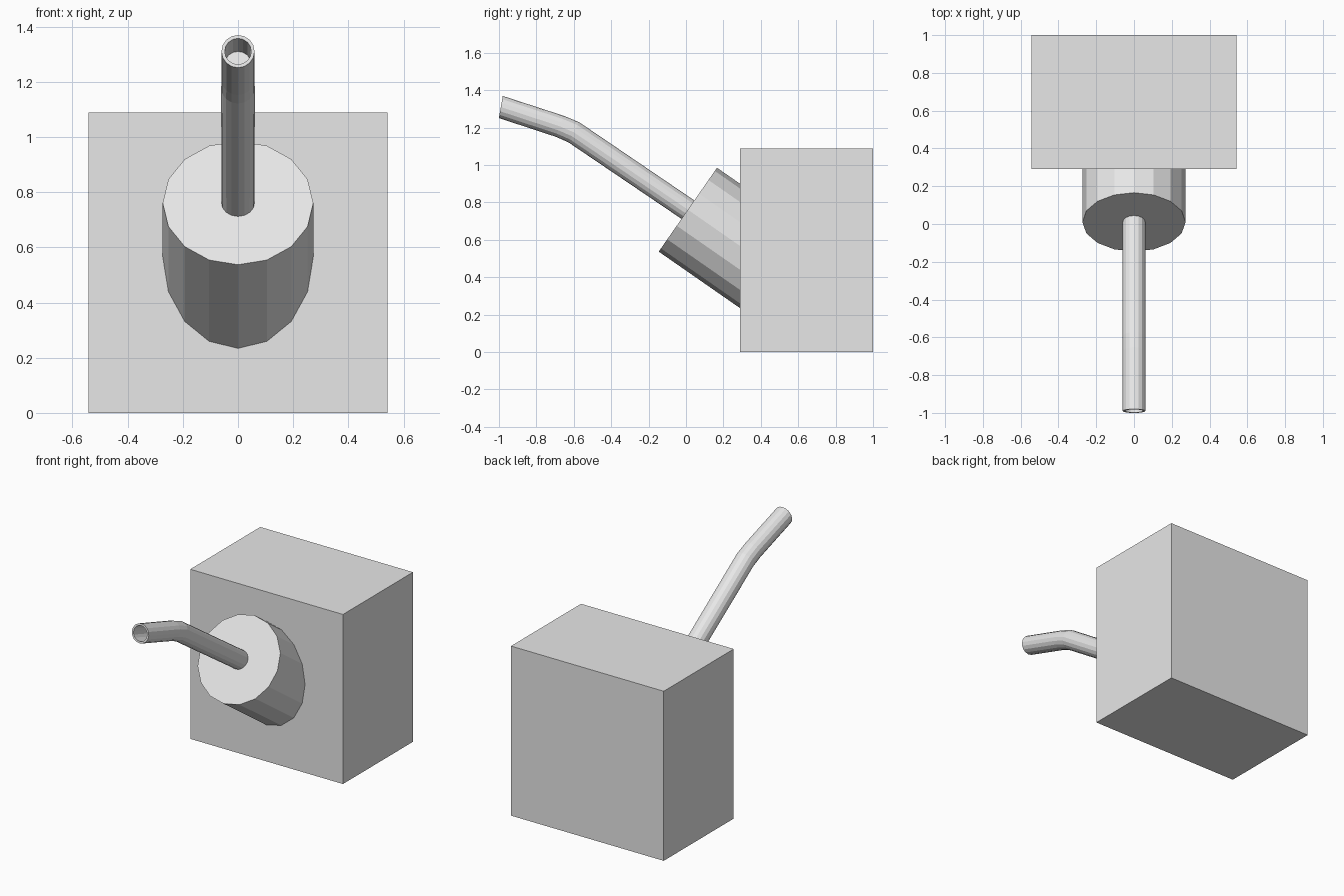
import bpy, bmesh, math
from mathutils import Vector

cube = bpy.data.objects.get("Cube")
if cube:
    bpy.data.objects.remove(cube, do_unlink=True)

grey = bpy.data.materials.new("plain_grey")
grey.use_nodes = True
grey.diffuse_color = (0.8, 0.8, 0.8, 1)
grey.node_tree.nodes["Principled BSDF"].inputs["Base Color"].default_value = (0.8, 0.8, 0.8, 1)


def finish(name, bm):
    bmesh.ops.recalc_face_normals(bm, faces=bm.faces)
    mesh = bpy.data.meshes.new(name)
    bm.to_mesh(mesh)
    bm.free()
    mesh.materials.append(grey)
    obj = bpy.data.objects.new(name, mesh)
    bpy.context.collection.objects.link(obj)
    return obj


def loft(name, sections, sides=16):
    """Join rings given as (y, z, tilt in degrees, radius), closing both ends."""
    bm = bmesh.new()
    rings = []
    for y, z, tilt, radius in sections:
        t = math.radians(tilt)
        up = Vector((0, math.sin(t), math.cos(t)))
        ring = []
        for k in range(sides):
            a = math.tau * k / sides
            offset = Vector((math.cos(a), 0, 0)) + up * math.sin(a)
            ring.append(bm.verts.new(Vector((0, y, z)) + offset * radius))
        rings.append(ring)
    for low, high in zip(rings, rings[1:]):
        for k in range(sides):
            n = (k + 1) % sides
            bm.faces.new((low[k], low[n], high[n], high[k]))
    bm.faces.new(rings[0])
    bm.faces.new(rings[-1])
    return finish(name, bm)


# Box body
bm = bmesh.new()
bmesh.ops.create_cube(bm, size=1)
bmesh.ops.scale(bm, verts=bm.verts, vec=(1.084, 0.71, 1.088))
bmesh.ops.translate(bm, verts=bm.verts, vec=(0, 0.645, 0.544))
finish("box_body", bm)

# Tilted drum, sunk into the front of the box
tilt = 34.8
length = 0.68
t = math.radians(tilt)
front_y, front_z = 0.01, 0.761
loft("tilted_drum", [
    (front_y, front_z, tilt, 0.273),
    (front_y + length * math.cos(t), front_z - length * math.sin(t), tilt, 0.273),
])

# Bent pipe with an open bore at its tip
loft("bent_pipe", [
    (0.08, 0.714, 34, 0.06),
    (-0.60, 1.175, 28, 0.061),
    (-0.675, 1.207, 23, 0.06),
    (-0.99, 1.31, 10, 0.06),
    (-0.99, 1.31, 10, 0.048),
    (-0.85, 1.264, 17, 0.048),
])
